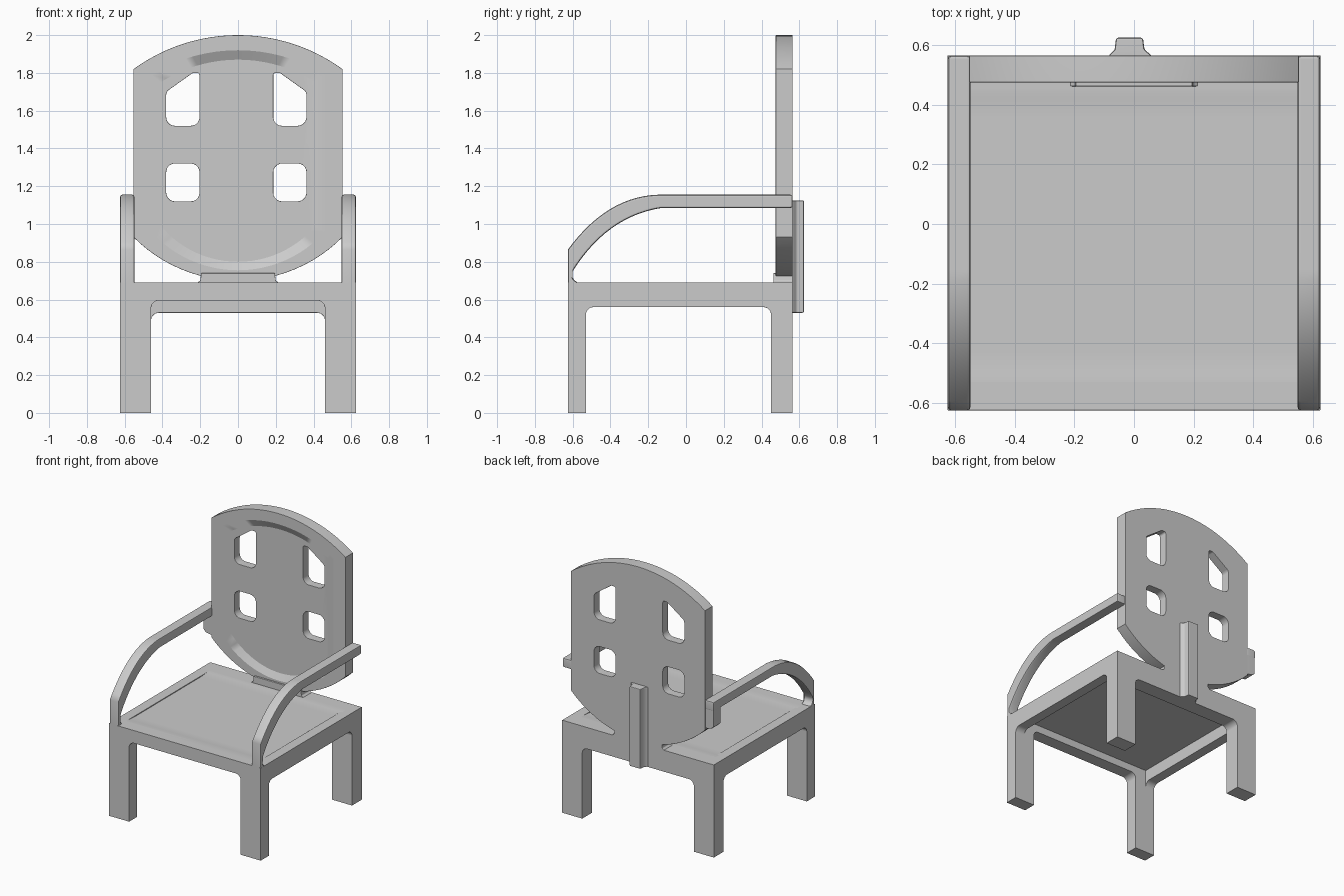
import bpy, bmesh, math
from mathutils import Vector

if "Cube" in bpy.data.objects:
    bpy.data.objects.remove(bpy.data.objects["Cube"])


def fillet(corners, seg=5):
    """Closed 2D outline from (a, b, radius) corners."""
    out, n = [], len(corners)
    for i, (a, b, r) in enumerate(corners):
        p = Vector((a, b))
        if not r:
            out.append((a, b))
            continue
        u = (Vector(corners[i - 1][:2]) - p).normalized()
        v = (Vector(corners[(i + 1) % n][:2]) - p).normalized()
        half = u.angle(v) / 2
        c = p + (u + v).normalized() * r / math.sin(half)
        s, e = p + u * r / math.tan(half) - c, p + v * r / math.tan(half) - c
        for k in range(seg + 1):
            d = s.lerp(e, k / seg).normalized() * r
            out.append(tuple(c + d))
    return out


def bezier(p0, p1, p2, n=14):
    return [tuple((1 - t) ** 2 * p0[k] + 2 * t * (1 - t) * p1[k] + t * t * p2[k] for k in (0, 1))
            for t in (i / n for i in range(n + 1))]


def prism(name, pts, axis, lo, hi, pts_hi=None):
    """Extrude (or loft) a 2D outline along an axis."""
    place = {'x': lambda a, b, h: (h, a, b), 'y': lambda a, b, h: (a, h, b),
             'z': lambda a, b, h: (a, b, h)}[axis]
    bm = bmesh.new()
    v0 = [bm.verts.new(place(a, b, lo)) for a, b in pts]
    v1 = [bm.verts.new(place(a, b, hi)) for a, b in (pts_hi or pts)]
    bm.faces.new(v0)
    bm.faces.new(v1[::-1])
    n = len(pts)
    for i in range(n):
        bm.faces.new((v0[i], v0[(i + 1) % n], v1[(i + 1) % n], v1[i]))
    bmesh.ops.recalc_face_normals(bm, faces=bm.faces)
    me = bpy.data.meshes.new(name)
    bm.to_mesh(me)
    bm.free()
    ob = bpy.data.objects.new(name, me)
    bpy.context.collection.objects.link(ob)
    return ob


def activate(ob):
    bpy.ops.object.select_all(action='DESELECT')
    ob.select_set(True)
    bpy.context.view_layer.objects.active = ob


def combine(ob, others, op):
    activate(ob)
    for o in others:
        m = ob.modifiers.new("bool", 'BOOLEAN')
        m.operation, m.solver, m.object = op, 'EXACT', o
        bpy.ops.object.modifier_apply(modifier=m.name)
        bpy.data.objects.remove(o)
    bm = bmesh.new()
    bm.from_mesh(ob.data)
    bmesh.ops.remove_doubles(bm, verts=bm.verts, dist=0.0005)
    bmesh.ops.dissolve_limit(bm, angle_limit=math.radians(1), verts=bm.verts, edges=bm.edges)
    bm.to_mesh(ob.data)
    bm.free()


def soften(ob, width=0.01, seg=2, smooth=35):
    """Round the hard edges and keep flat faces flat."""
    activate(ob)
    if width:
        m = ob.modifiers.new("bevel", 'BEVEL')
        m.width, m.segments, m.limit_method, m.angle_limit = width, seg, 'ANGLE', math.radians(40)
        bpy.ops.object.modifier_apply(modifier=m.name)
    bpy.ops.object.shade_smooth_by_angle(angle=math.radians(smooth))
    m = ob.modifiers.new("flat_faces", 'WEIGHTED_NORMAL')
    m.keep_sharp, m.weight = True, 100


def leg_panel(name, axis, outer, inner, rail_z, lo, hi):
    """Rail with a leg at each end, rounded where they meet."""
    (a, b), (c, d) = outer, inner
    return prism(name, fillet([(a, 0, 0), (a, 0.69, 0), (b, 0.69, 0), (b, 0, 0), (d, 0, 0),
                               (d, rail_z, 0.04), (c, rail_z, 0.04), (c, 0, 0)]), axis, lo, hi)


# Legs and rails, fused into one frame
frame = leg_panel("leg_frame", 'y', (-0.625, 0.625), (-0.46, 0.46), 0.595, -0.625, -0.53)
back = leg_panel("back_panel", 'y', (-0.625, 0.625), (-0.46, 0.46), 0.53, 0.45, 0.565)
sides = [leg_panel("side_panel", 'x', (-0.625, 0.565), (-0.53, 0.45), 0.56, lo, hi)
         for lo, hi in ((-0.625, -0.55), (0.55, 0.625))]
combine(frame, [back] + sides, 'UNION')
soften(frame)

# Very slightly dished seat
seat = prism("seat", [(-0.56, 0.65), (-0.56, 0.69), (-0.5, 0.69), (-0.43, 0.684), (0.35, 0.684),
                      (0.42, 0.69), (0.475, 0.69), (0.475, 0.65)], 'x', -0.565, 0.565)
soften(seat, 0, smooth=30)

# Arms: curved front post running into a level rest
arm_outline = ([(-0.625, 0.66)] + bezier((-0.625, 0.865), (-0.42, 1.145), (-0.15, 1.155))
               + [(0.565, 1.155), (0.565, 1.085)]
               + bezier((-0.13, 1.085), (-0.42, 1.04), (-0.603, 0.745))
               + [(-0.604, 0.725), (-0.595, 0.703), (-0.57, 0.69), (-0.57, 0.66)])
for name, lo, hi in (("left_arm", -0.625, -0.548), ("right_arm", 0.548, 0.625)):
    soften(prism(name, arm_outline, 'x', lo, hi), 0.012)

# Left arm bracket against the backrest
bracket = prism("left_arm_bracket", [(-0.54, 0.94), (-0.6, 0.95), (-0.622, 0.97), (-0.622, 1.11), (-0.54, 1.11)],
                'y', 0.478, 0.562)
soften(bracket, 0.006)


def shield(w, z_low, z_high, z_bottom, z_top, n=24):
    """Straight sides closed by a circular arc above and below."""
    def arc(z_side, z_mid):
        s = abs(z_mid - z_side)
        r, sign = (w * w + s * s) / (2 * s), math.copysign(1, z_mid - z_side)
        t = math.asin(w / r)
        return [(r * math.sin(-t + 2 * t * i / n), z_mid - sign * r * (1 - math.cos(-t + 2 * t * i / n)))
                for i in range(n + 1)]
    return arc(z_high, z_top) + arc(z_low, z_bottom)[::-1]


# Backrest with sloped recess and four windows
backrest = prism("backrest", shield(0.553, 0.93, 1.82, 0.70, 2.0), 'y', 0.475, 0.565)
rim = shield(0.46, 0.96, 1.79, 0.755, 1.92)
floor = shield(0.41, 0.99, 1.75, 0.80, 1.87)
mouth = [(2 * a - c, 2 * b - d) for (a, b), (c, d) in zip(rim, floor)]
cutters = [prism("recess_cutter", mouth, 'y', 0.45, 0.50, floor)]
for outer_x, inner_x in ((-0.38, -0.204), (0.362, 0.187)):
    slope_x = inner_x + 0.2 * (outer_x - inner_x)
    low = [(outer_x, 1.12, 0.045), (outer_x, 1.32, 0.045), (inner_x, 1.32, 0.045), (inner_x, 1.12, 0.045)]
    high = [(outer_x, 1.52, 0.045), (outer_x, 1.70, 0.03), (slope_x, 1.80, 0.02),
            (inner_x, 1.80, 0.012), (inner_x, 1.52, 0.045)]
    cutters += [prism("window_cutter", fillet(c), 'y', 0.4, 0.7) for c in (low, high)]
combine(backrest, cutters, 'DIFFERENCE')
soften(backrest, 0.006, smooth=25)

# Neck joining backrest and seat
neck = prism("backrest_neck", [(-0.215, 0.66), (-0.215, 0.69), (-0.2, 0.70), (-0.195, 0.74),
                               (0.195, 0.74), (0.2, 0.70), (0.215, 0.69), (0.215, 0.66)], 'y', 0.462, 0.565)
soften(neck, 0.004)

# Rear support post
post = prism("rear_post", [(-0.085, 0.55), (-0.085, 0.565), (-0.065, 0.585), (-0.06, 0.625),
                           (0.03, 0.625), (0.035, 0.585), (0.06, 0.565), (0.06, 0.55)], 'z', 0.53, 1.125)
soften(post, 0.008)
